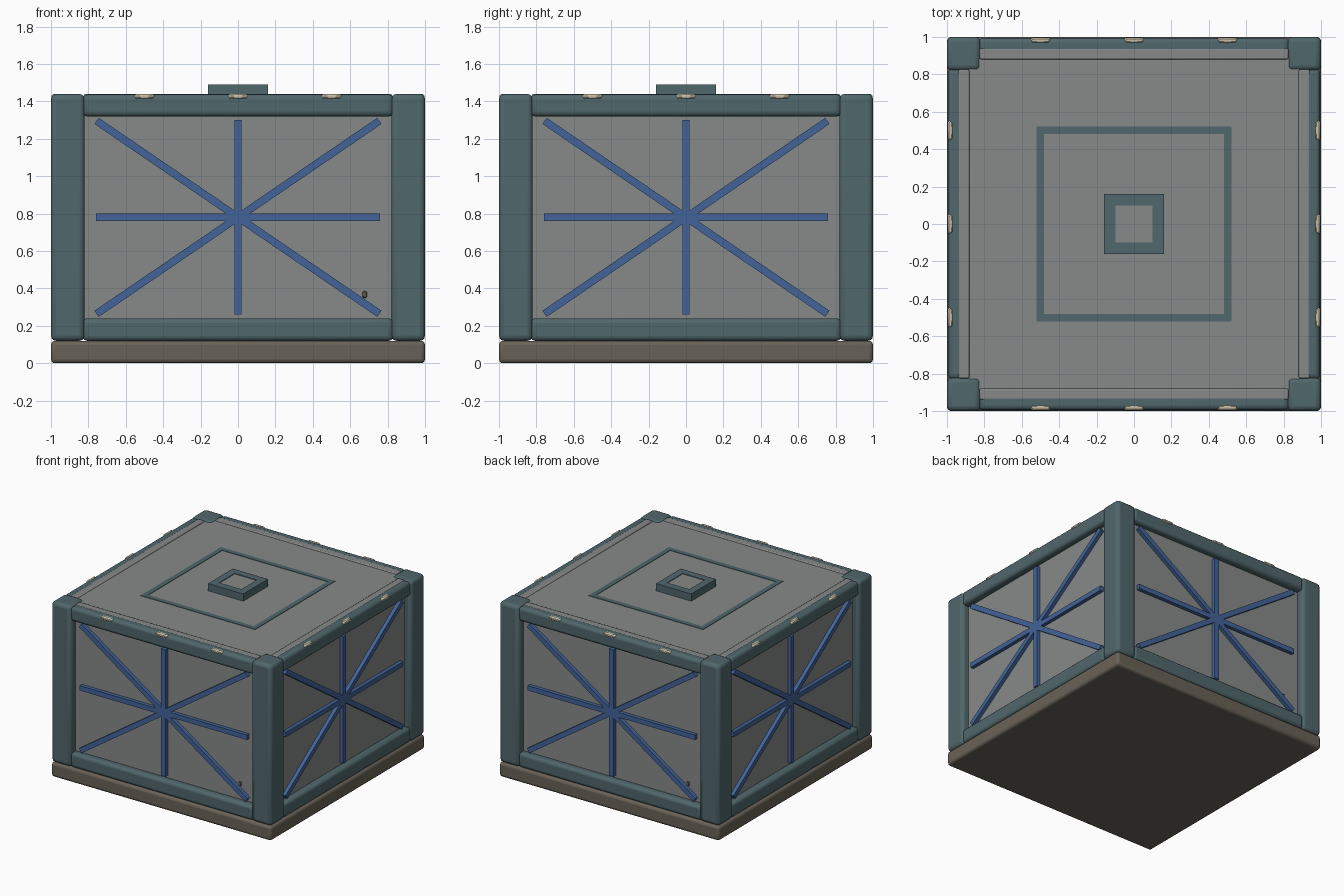
import bpy, math
from mathutils import Matrix, Vector

cube = bpy.data.objects.get("Cube")
if cube:
    bpy.data.objects.remove(cube, do_unlink=True)


def material(name, rgb):
    lin = [(c / 255 / 12.92 if c < 11 else ((c / 255 + 0.055) / 1.055) ** 2.4) for c in rgb]
    m = bpy.data.materials.new(name)
    m.use_nodes = True
    m.diffuse_color = (*lin, 1)
    m.node_tree.nodes["Principled BSDF"].inputs["Base Color"].default_value = (*lin, 1)
    return m


teal = material("teal frame", (80, 103, 107))
grey = material("grey panel", (134, 138, 137))
blue = material("blue brace", (66, 99, 153))
brown = material("brown base", (105, 98, 87))
beige = material("beige clip", (198, 189, 168))


def box(name, lo, hi, mat, bevel=0, segments=3, turn=0, tilt=0):
    """Box between two corners, tilted about y at its centre, then turned about z."""
    lo, hi = Vector(lo), Vector(hi)
    bpy.ops.mesh.primitive_cube_add(size=1)
    ob = bpy.context.object
    ob.name = name
    place = (Matrix.Rotation(turn, 4, 'Z') @ Matrix.Translation((lo + hi) / 2)
             @ Matrix.Rotation(tilt, 4, 'Y') @ Matrix.Diagonal((*(hi - lo), 1)))
    ob.data.transform(place)
    ob.data.materials.append(mat)
    if bevel:
        mod = ob.modifiers.new("rounded edges", 'BEVEL')
        mod.width, mod.segments = bevel, segments
        bpy.ops.object.shade_smooth_by_angle(angle=math.radians(40))
    return ob


def square_ring(name, outer, inner, z0, z1, mat):
    """Square frame lying flat, made of four bars."""
    for i in range(4):
        box(f"{name}_{i + 1}", (-outer, -outer, z0), (inner, -inner, z1), mat, turn=i * math.pi / 2)


# Base and roof
box("base_slab", (-1, -1, 0), (1, 1, 0.12), brown, 0.022)
box("roof_panel", (-0.885, -0.885, 1.36), (0.885, 0.885, 1.43), grey)
square_ring("roof_inlay", 0.52, 0.48, 1.425, 1.434, teal)

# Roof hatch
square_ring("hatch_frame", 0.16, 0.10, 1.42, 1.49, teal)
box("hatch_window", (-0.105, -0.105, 1.42), (0.105, 0.105, 1.485), grey)

# Four matching sides
diagonal = math.atan2(0.515, 0.755)
for i, side in enumerate(("front", "left", "back", "right")):
    turn = i * math.pi / 2
    box(f"{side}_post", (-1, -1, 0.12), (-0.82, -0.82, 1.44), teal, 0.028, turn=turn)
    box(f"{side}_bottom_rail", (-0.83, -0.995, 0.12), (0.83, -0.88, 0.24), teal, 0.025, turn=turn)
    box(f"{side}_top_rail", (-0.83, -0.995, 1.32), (0.83, -0.88, 1.437), teal, 0.025, turn=turn)
    box(f"{side}_panel", (-0.825, -0.94, 0.2), (0.825, -0.88, 1.439), grey, 0.008, 2, turn=turn)

    # Star of braces
    for label, half, tilt in (("level", 0.76, 0), ("upright", 0.52, math.pi / 2),
                              ("rising", 0.915, -diagonal), ("falling", 0.915, diagonal)):
        box(f"{side}_{label}_brace", (-half, -0.97, 0.76), (half, -0.93, 0.80), blue,
            turn=turn, tilt=tilt)

    # Clips along the top edge
    for x in (-0.5, 0, 0.5):
        box(f"{side}_clip", (x - 0.053, -0.998, 1.41), (x + 0.053, -0.965, 1.44), beige,
            0.01, 1, turn=turn)

# Small studs on the front and back panels
for i, side in enumerate(("front", "back")):
    box(f"{side}_stud", (0.665, -0.948, 0.35), (0.69, -0.935, 0.385), brown, 0.005, 1, turn=i * math.pi)
